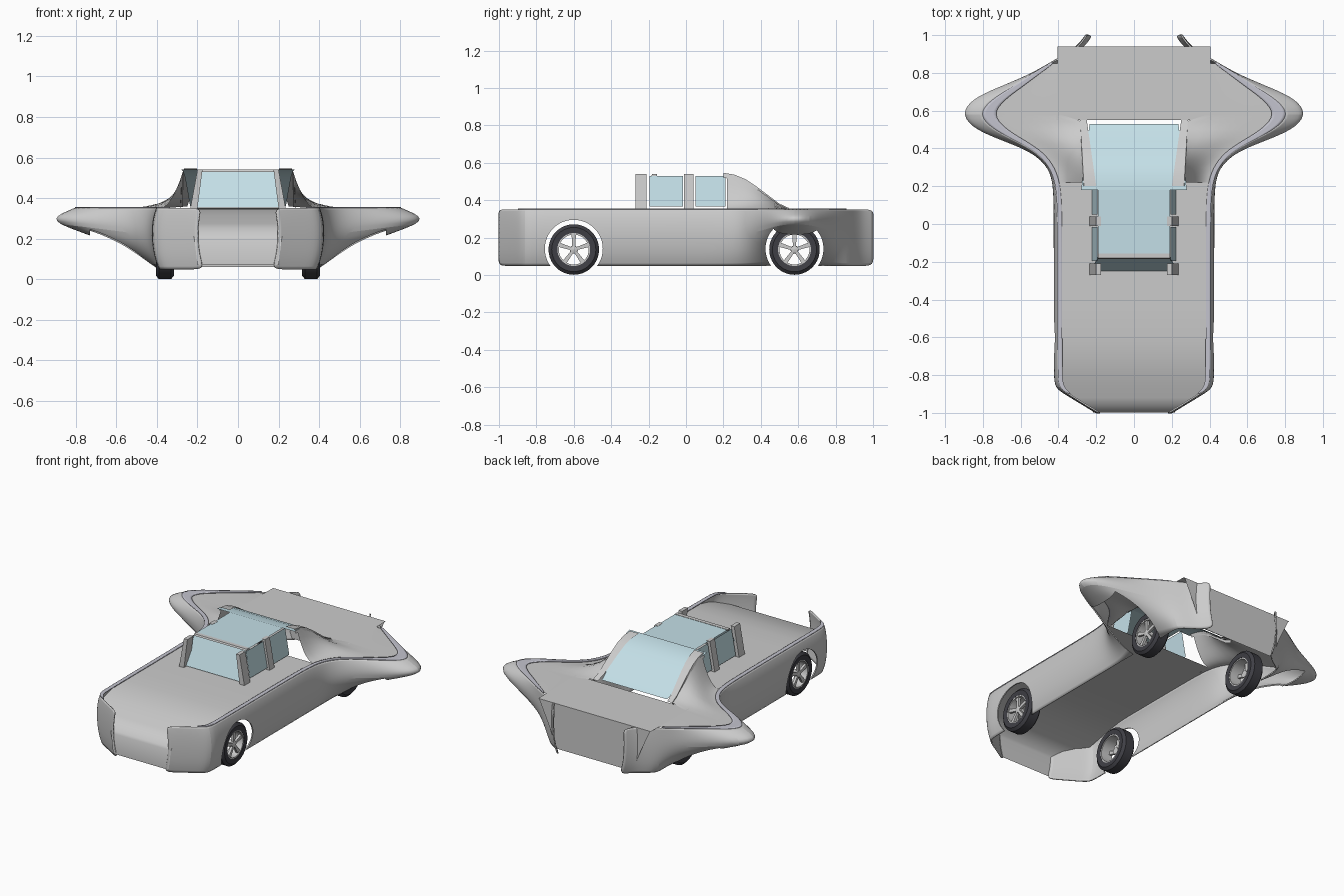
import bpy, bmesh, math
from mathutils import Vector, Matrix

if "Cube" in bpy.data.objects:
    bpy.data.objects.remove(bpy.data.objects["Cube"])


def material(name, color):
    m = bpy.data.materials.new(name)
    m.diffuse_color = (*color, 1)
    m.use_nodes = True
    m.node_tree.nodes["Principled BSDF"].inputs["Base Color"].default_value = m.diffuse_color
    return m


GLASS = material("pale_glass", (0.55, 0.74, 0.80))
RUBBER = material("dark_rubber", (0.05, 0.05, 0.06))
TRIM = material("trim_grey", (0.55, 0.55, 0.62))


def add_mesh(name, verts, faces, mat=None, angle=35):
    me = bpy.data.meshes.new(name)
    me.from_pydata(verts, [], faces)
    bm = bmesh.new()
    bm.from_mesh(me)
    bmesh.ops.recalc_face_normals(bm, faces=bm.faces)
    bm.to_mesh(me)
    bm.free()
    ob = bpy.data.objects.new(name, me)
    bpy.context.collection.objects.link(ob)
    if mat:
        me.materials.append(mat)
    bpy.ops.object.select_all(action='DESELECT')
    ob.select_set(True)
    bpy.context.view_layer.objects.active = ob
    bpy.ops.object.shade_smooth_by_angle(angle=math.radians(angle))
    return ob


def mirror(ob):
    ob.modifiers.new("mirror", 'MIRROR').use_mirror_merge = False
    return ob


def sheet(name, rows, mat=None, smooth=0, thick=0):
    """Skin a grid of points; optional subdivision and thickness."""
    n = len(rows[0])
    verts = [p for r in rows for p in r]
    faces = [(i * n + j, i * n + j + 1, (i + 1) * n + j + 1, (i + 1) * n + j)
             for i in range(len(rows) - 1) for j in range(n - 1)]
    ob = add_mesh(name, verts, faces, mat)
    if smooth:
        sub = ob.modifiers.new("smooth", 'SUBSURF')
        sub.levels = sub.render_levels = smooth
    if thick:
        s = ob.modifiers.new("thickness", 'SOLIDIFY')
        s.thickness, s.offset = thick, 0
    return ob


def lathe(name, profile, center, mat=None, seg=40):
    """Spin a closed (x, radius) profile round the x axis."""
    n = len(profile)
    verts = [(center[0] + x, center[1] + r * math.cos(a), center[2] + r * math.sin(a))
             for a in (2 * math.pi * i / seg for i in range(seg)) for x, r in profile]
    faces = [(i * n + j, i * n + (j + 1) % n,
              (i + 1) % seg * n + (j + 1) % n, (i + 1) % seg * n + j)
             for i in range(seg) for j in range(n)]
    return add_mesh(name, verts, faces, mat)


def prism(name, bottom, top, mat=None):
    return add_mesh(name, bottom + top, [(0, 1, 2, 3), (4, 5, 6, 7), (0, 1, 5, 4),
                    (1, 2, 6, 5), (2, 3, 7, 6), (3, 0, 4, 7)], mat)


# Plan outline of the body: (y, widest x, top rim x)
PLAN = [(-1, .20, .18), (-.96, .265, .25), (-.90, .365, .345), (-.865, .42, .395),
        (-.80, .425, .40), (-.4, .425, .40), (0, .425, .40), (.2, .425, .405),
        (.30, .45, .44), (.38, .54, .51), (.44, .70, .62), (.50, .87, .74),
        (.58, .945, .825), (.66, .89, .75), (.72, .74, .65), (.79, .55, .54),
        (.86, .43, .43), (.90, .36, .35), (.94, .30, .29), (1, .255, .25)]


def section(y, out, rim):
    f = max(0, (out - .425) / .52)
    b = min(out, .42) - .42
    return [(.385 + b, y, .05), (.41 + b + .24 * f, y, .11 + .09 * f),
            (out, y, .22 + .065 * f), (out * .6 + rim * .4, y, .31 + .01 * f), (rim, y, .35)]


# Side shell with flared rear fenders, wheel arches cut out
shell = sheet("side_shell", [section(*p) for p in PLAN], smooth=2, thick=.008)
for label, y, reach in (("front", -.6, .8), ("rear", .58, .73)):
    bpy.ops.mesh.primitive_cylinder_add(vertices=48, radius=.155, depth=reach - .2,
        location=((reach + .2) / 2, y, .14), rotation=(0, math.pi / 2, 0))
    cutter = bpy.context.object
    cutter.name = label + "_arch_cutter"
    cutter.hide_render = True
    cutter.hide_viewport = True
    cut = shell.modifiers.new("arch", 'BOOLEAN')
    cut.operation, cut.solver, cut.object = 'DIFFERENCE', 'EXACT', cutter
mirror(shell)

# Trim strip along the top rim
trim_rows = []
for y, out, rim in PLAN[2:17]:
    w = .02 + .05 * max(0, out - .43) / .5
    trim_rows.append([(rim - w, y, .353), (rim + .004, y, .353)])
mirror(sheet("rim_trim", trim_rows, TRIM, smooth=2, thick=.006))

# Hood running under the cabin, with rounded nose and front panel
HOOD = [(.22, .35, .40), (-.45, .35, .40), (-.6, .347, .40), (-.7, .337, .40),
        (-.8, .315, .40), (-.87, .29, .39), (-.92, .275, .325), (-.96, .25, .26),
        (-.99, .215, .22), (-.998, .2, .215), (-.998, .07, .20)]
sheet("hood", [[(-w, y, z), (w, y, z)] for y, z, w in HOOD])

# Rear deck and tail panel
sheet("rear_deck", [[(-w, y, .352), (w, y, .352)] for y, w in ((.55, .41), (.94, .405))])
sheet("tail_panel", [[(-w, .94, z), (w, .94, z)] for z, w in ((.352, .40), (.2, .33), (.06, .27))])

# Rear roof line shared by glass, buttress and quarter panels
ROOF = [(.2, .54), (.26, .53), (.32, .505), (.38, .465), (.44, .42), (.50, .375), (.55, .352)]


def lookup(table, y, k):
    """Linear interpolation in a table sorted by its first column."""
    for a, b in zip(table, table[1:]):
        if y <= b[0]:
            t = max(0, (y - a[0]) / (b[0] - a[0]))
            return a[k] + t * (b[k] - a[k])
    return table[-1][k]


# Quarter panels sweeping from the cabin out to the flared rim
quarter = []
for y in [.22, .26, .30, .34, .38, .42, .46, .50, .54, .58, .62, .66, .70, .75, .80, .85]:
    rim = lookup(PLAN, y, 2) - .01
    inner = .27 if y < .55 else .39
    z = lookup(ROOF, y, 1)
    row = []
    for i in range(9):
        s = i / 8
        row.append((inner + s * (rim - inner), y, .347 + (z - .347) * (1 - s) ** 2.4))
    quarter.append(row)
mirror(sheet("quarter_panel", quarter))

# Buttress strips beside the rear window
mirror(sheet("buttress", [[(.20 + .05 * t, y, z + .006), (.265 + .02 * t, y, z + .006),
                           (.275 + .01 * t, y, z - .02)]
                          for y, z in ROOF[:] for t in [(y - .2) / .35]]))

# Rear window
sheet("rear_window", [[(-w, y, z), (w, y, z)] for y, z in [(.18, .542)] + ROOF[:-1] + [(.53, .36)]
                      for w in [.28 - .045 * (y - .18) / .35]], GLASS)

# Roof glass and windscreen
sheet("roof_glass", [[(-.19, y, .538), (.19, y, .538)] for y in (-.17, .2)], GLASS)
sheet("windscreen", [[(-w, y, z), (w, y, z)] for y, z, w in
                     ((-.25, .355, .23), (-.17, .538, .19))], GLASS)
prism("roof_header", [(-.19, -.185, .53), (.19, -.185, .53), (.19, -.155, .53), (-.19, -.155, .53)],
      [(-.19, -.18, .54), (.19, -.18, .54), (.19, -.155, .54), (-.19, -.155, .54)])

# Side pillars, leaning inward
for label, y0, y1 in (("front", -.27, -.21), ("middle", -.01, .04)):
    mirror(prism(label + "_pillar",
                 [(.20, y0, .35), (.235, y0, .35), (.235, y1, .35), (.20, y1, .35)],
                 [(.175, y0, .54), (.20, y0, .54), (.20, y1, .54), (.175, y1, .54)]))

# Side windows
for label, y0, y1 in (("front", -.195, -.015), ("rear", .05, .21)):
    mirror(sheet(label + "_side_window", [[(x, y0, z), (x, y1, z)] for x, z in
                                          ((.222, .365), (.192, .53))], GLASS))

# Wheels: tyre, rim, hub and five spokes
for label, y in (("front", -.6), ("rear", .58)):
    c = Vector((.36, y, .136))
    mirror(lathe(label + "_tyre", [(-.042, .088), (-.045, .118), (-.03, .135), (.03, .135),
                                   (.045, .118), (.042, .088)], c, RUBBER))
    mirror(lathe(label + "_rim", [(-.04, .09), (.04, .09), (.04, .08), (-.04, .08)], c))
    mirror(lathe(label + "_hub", [(.0, .001), (.0, .022), (.034, .02), (.038, .001)], c, seg=20))
    for k in range(5):
        rot = Matrix.Rotation(2 * math.pi * k / 5, 3, 'X')

        def ring(r, w):
            return [tuple(c + rot @ Vector((x, s * w, r)))
                    for x, s in ((.018, -1), (.018, 1), (.034, 1), (.034, -1))]
        mirror(prism(f"{label}_spoke_{k + 1}", ring(.015, .008), ring(.083, .012)))
